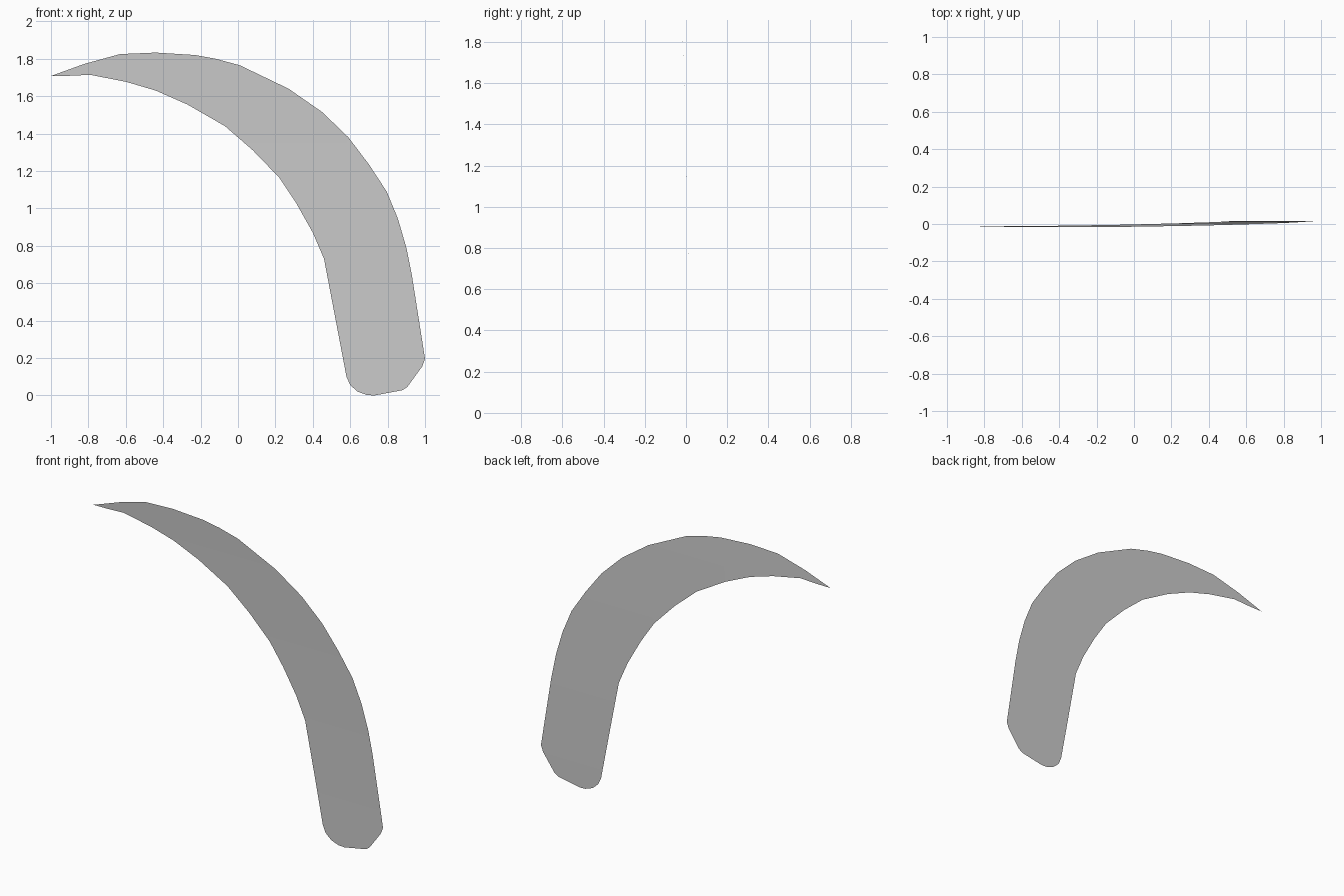
import bpy, bmesh

# Blade outline in the front view (x, z), from the tip
outer_edge = [(-1, 1.708), (-0.82, 1.773), (-0.63, 1.825), (-0.44, 1.833),
              (-0.23, 1.82), (-0.12, 1.80), (0.01, 1.765), (0.27, 1.64),
              (0.45, 1.515), (0.59, 1.38), (0.70, 1.235), (0.795, 1.09),
              (0.855, 0.945), (0.90, 0.79), (0.93, 0.64), (1.0, 0.195)]
butt_end = [(0.985, 0.155), (0.905, 0.045), (0.88, 0.028), (0.73, 0.0),
            (0.69, 0.002), (0.64, 0.02), (0.60, 0.055), (0.58, 0.10)]
inner_edge = [(0.505, 0.58), (0.46, 0.73), (0.40, 0.87), (0.31, 1.03),
              (0.22, 1.165), (0.08, 1.31), (-0.07, 1.44), (-0.27, 1.555),
              (-0.44, 1.63), (-0.60, 1.677), (-0.79, 1.714), (-0.90, 1.709)]

bm = bmesh.new()
bm.faces.new([bm.verts.new((x, 0, z))
              for x, z in reversed(outer_edge + butt_end + inner_edge)])
bmesh.ops.triangulate(bm, faces=bm.faces[:])

# Slice into bands so the thin sheet can bend
for i in range(1, 12):
    bmesh.ops.bisect_plane(bm, geom=bm.verts[:] + bm.edges[:] + bm.faces[:],
                           plane_co=(0, 0, i * 0.15), plane_no=(0, 0, 1))

# Gentle forward bow toward the top
for v in bm.verts:
    v.co.y = 0.017 - 0.0101 * v.co.z ** 2
# Front of the sheet faces -y
bm.normal_update()
for f in bm.faces:
    if f.normal.y > 0:
        f.normal_flip()

mesh = bpy.data.meshes.new("curved_blade")
bm.to_mesh(mesh)
bm.free()
blade = bpy.data.objects.new("curved_blade", mesh)
bpy.context.collection.objects.link(blade)
